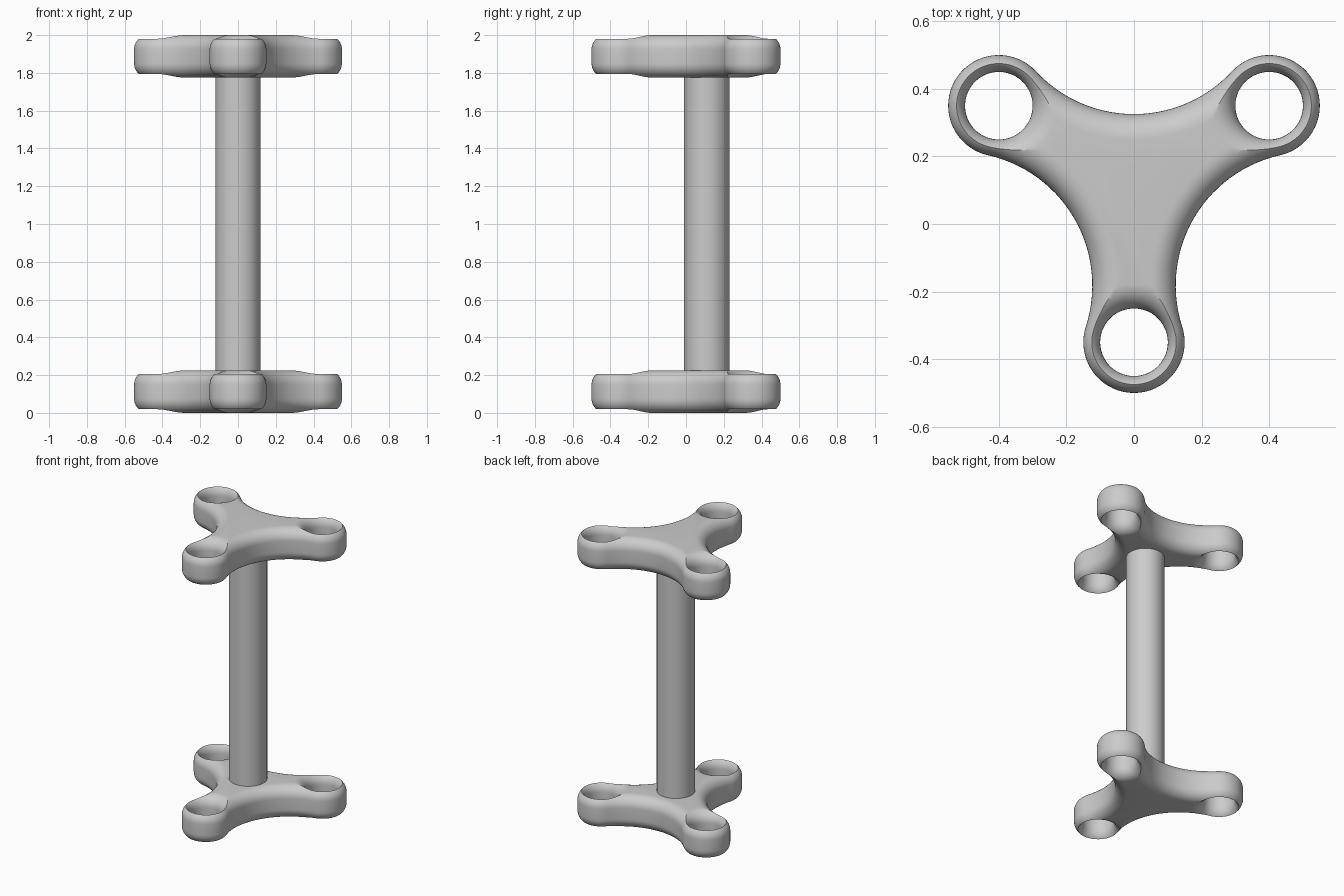
import bpy, bmesh
from math import pi, tau, sin, cos, atan2, sqrt
from mathutils import Vector

if "Cube" in bpy.data.objects:
    bpy.data.objects.remove(bpy.data.objects["Cube"])

H = 0.225          # plate thickness
FILLET = 0.075     # edge rounding
LOBE, HOLE, WAIST = 0.15, 0.10, 0.395
LOBES = [Vector(p) for p in ((0.4, 0.35), (-0.4, 0.35), (0, -0.35))]
STEPS = 10


def gap_centre(a, b):
    # centre of the concave arc tangent to two neighbouring lobes
    d = b - a
    out = Vector((d.y, -d.x)).normalized()
    return (a + b) / 2 + out * sqrt((WAIST + LOBE) ** 2 - (d.length / 2) ** 2)


GAPS = [gap_centre(LOBES[i], LOBES[(i + 1) % 3]) for i in range(3)]


def arc(c, r, p0, p1, turn, n):
    a0 = atan2(p0.y - c.y, p0.x - c.x)
    sweep = (atan2(p1.y - c.y, p1.x - c.x) - a0) % tau
    if turn < 0:
        sweep -= tau
    return [(c.x + r * cos(a0 + sweep * k / n), c.y + r * sin(a0 + sweep * k / n))
            for k in range(n)]


def outline(inset):
    pts = []
    for i in range(3):
        pts += arc(LOBES[i], LOBE - inset, GAPS[i - 1], GAPS[i], 1, 36)
        pts += arc(GAPS[i], WAIST + inset, LOBES[i], LOBES[(i + 1) % 3], -1, 28)
    return pts


def circle(c, r, n=64):
    return [(c.x + r * cos(tau * (k + 0.5) / n), c.y + r * sin(tau * (k + 0.5) / n))
            for k in range(n)]


def loft(bm, rings):
    # rings: (points, z) from bottom to top, capped at both ends
    loops = [[bm.verts.new((x, y, z)) for x, y in pts] for pts, z in rings]
    n = len(loops[0])
    for lo, hi in zip(loops, loops[1:]):
        for k in range(n):
            j = (k + 1) % n
            bm.faces.new((lo[k], lo[j], hi[j], hi[k]))
    bm.faces.new(loops[0][::-1])
    bm.faces.new(loops[-1])


def make(name, bm):
    me = bpy.data.meshes.new(name)
    bm.to_mesh(me)
    bm.free()
    ob = bpy.data.objects.new(name, me)
    bpy.context.collection.objects.link(ob)
    return ob


def activate(ob):
    bpy.ops.object.select_all(action='DESELECT')
    ob.select_set(True)
    bpy.context.view_layer.objects.active = ob


# rounded edge profile: (inset from the wall, z)
quarter = [(FILLET * (1 - cos(a)), FILLET * (1 - sin(a)))
           for a in (pi / 2 * k / STEPS for k in range(STEPS + 1))]
profile = quarter[::-1] + [(d, H - z) for d, z in quarter]

# three-armed plate body
bm = bmesh.new()
loft(bm, [(outline(d), z) for d, z in profile])
lower_plate = make("lower_plate", bm)

# flared hole cutters
bm = bmesh.new()
for c in LOBES:
    rings = [(circle(c, HOLE + d), z) for d, z in profile]
    rings = [(circle(c, HOLE + FILLET + 0.004), -0.05)] + rings[1:-1] \
        + [(circle(c, HOLE + FILLET + 0.004), H + 0.05)]
    # tangent rims poke slightly past the faces for a clean cut
    rings.insert(1, (circle(c, HOLE + FILLET), -0.0004))
    rings.insert(-1, (circle(c, HOLE + FILLET), H + 0.0004))
    loft(bm, rings)
cutter = make("hole_cutter", bm)
cutter.hide_render = True

activate(lower_plate)
mod = lower_plate.modifiers.new("holes", 'BOOLEAN')
mod.operation = 'DIFFERENCE'
mod.solver = 'EXACT'
mod.object = cutter
bpy.ops.object.modifier_apply(modifier=mod.name)
bpy.data.objects.remove(cutter)
bpy.ops.object.shade_smooth_by_angle(angle=pi / 6)

# matching plate at the top
upper_plate = lower_plate.copy()
upper_plate.name = "upper_plate"
upper_plate.location.z = 2 - H
bpy.context.collection.objects.link(upper_plate)

# connecting rod
bpy.ops.mesh.primitive_cylinder_add(vertices=64, radius=0.12, depth=2 - 2 * H + 0.01,
                                    location=(0, 0.11, 1))
rod = bpy.context.object
rod.name = "connecting_rod"
bpy.ops.object.shade_smooth_by_angle(angle=pi / 6)
